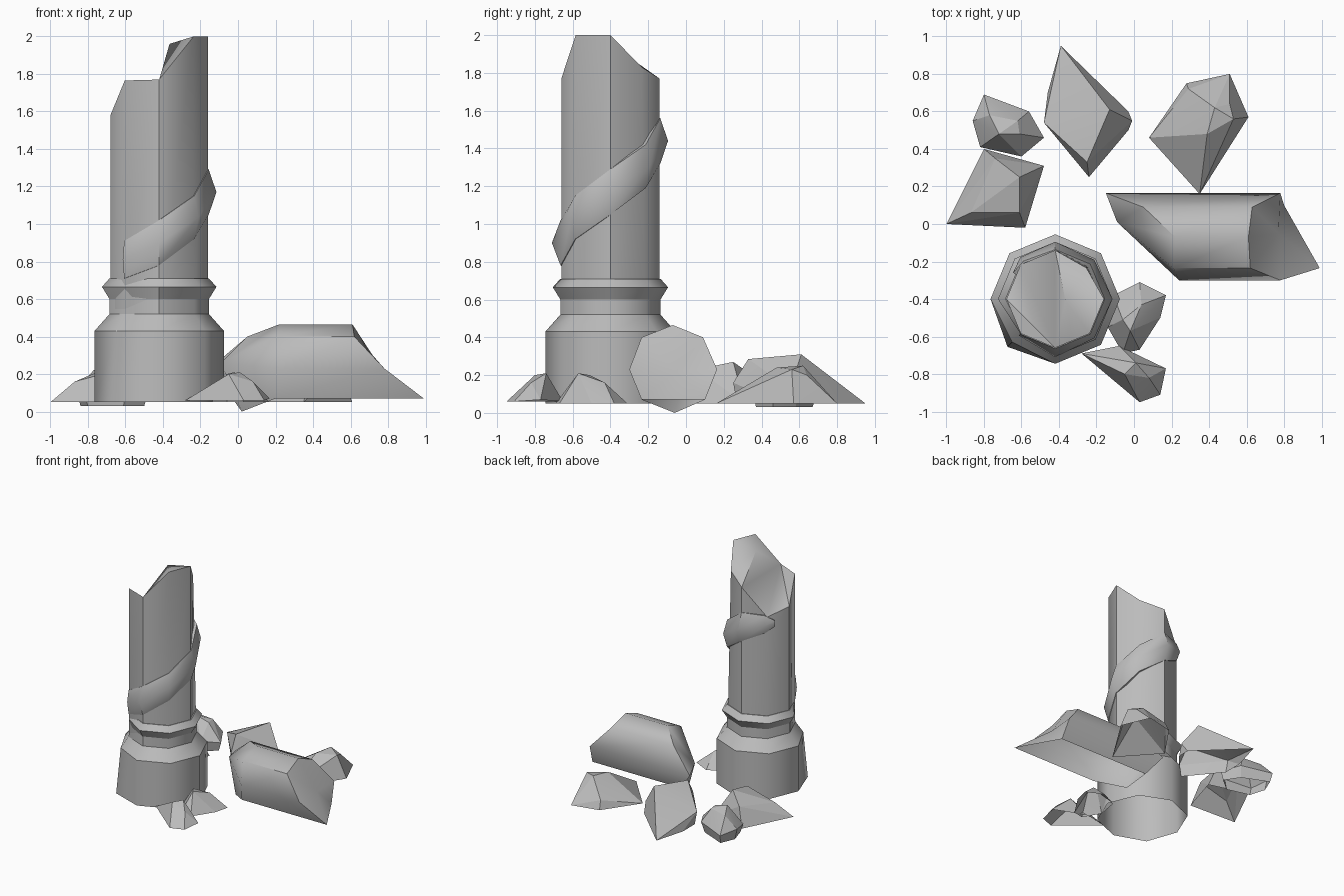
import bpy, bmesh, math
from math import cos, sin, radians
from mathutils import Vector

cube = bpy.data.objects.get("Cube")
if cube:
    bpy.data.objects.remove(cube, do_unlink=True)

stone = bpy.data.materials.new("weathered_stone")
stone.use_nodes = True
GREY = (0.5, 0.5, 0.5, 1)
stone.diffuse_color = GREY
stone.node_tree.nodes["Principled BSDF"].inputs["Base Color"].default_value = GREY

CX, CY = -0.42, -0.40   # column axis


def finish(name, bm, angle, rim_angle=None):
    """Make a stone object; edges above the angle (rim_angle for level edges) stay sharp."""
    bmesh.ops.recalc_face_normals(bm, faces=bm.faces)
    for f in bm.faces:
        f.smooth = True
    for e in bm.edges:
        level = abs(e.verts[0].co.z - e.verts[1].co.z) < 0.02
        limit = rim_angle if rim_angle and level else angle
        if len(e.link_faces) == 2 and e.calc_face_angle() > radians(limit):
            e.smooth = False
    mesh = bpy.data.meshes.new(name)
    bm.to_mesh(mesh)
    bm.free()
    mesh.materials.append(stone)
    obj = bpy.data.objects.new(name, mesh)
    bpy.context.scene.collection.objects.link(obj)


def polar(r, deg, z):
    return Vector((CX + r * cos(radians(deg)), CY + r * sin(radians(deg)), z))


def bridge(bm, a, b):
    n = len(a)
    for i in range(n):
        j = (i + 1) % n
        bm.faces.new((a[i], a[j], b[j], b[i]))


def turned(name, profile, chips):
    """Open octagonal stone from (radius, height); chips alter the front right corner."""
    bm = bmesh.new()
    rings = []
    for k, (r, z) in enumerate(profile):
        rings.append([bm.verts.new(polar(chips.get(k, r) if i == 5 else r, i * 45, z))
                      for i in range(8)])
    for a, b in zip(rings, rings[1:]):
        bridge(bm, a, b)
    finish(name, bm, 46, 25)


# Column plinth and collar
turned("column_plinth", [(0.345, 0.05), (0.345, 0.43), (0.265, 0.52), (0.25, 0.52)],
       {0: 0.36, 1: 0.325})
turned("column_collar", [(0.265, 0.52), (0.265, 0.60), (0.305, 0.665), (0.265, 0.71),
                         (0.25, 0.71)], {1: 0.25, 2: 0.262, 3: 0.25})

# Broken shaft: jagged rim, with one fracture ridge inside it
bm = bmesh.new()
rim = [2.0, 1.83, 1.77, 1.54, 1.58, 1.765, 1.77, 2.0]
low = [bm.verts.new(polar(0.26, i * 45, 0.5)) for i in range(8)]
top = [bm.verts.new(polar(0.235 if i == 1 else 0.26, i * 45, z)) for i, z in enumerate(rim)]
peak = bm.verts.new((-0.365, -0.41, 1.96))
bridge(bm, low, top)
for i in (6, 7, 0, 1):
    bm.faces.new((top[i], top[(i + 1) % 8], peak))
bm.faces.new((peak, top[2], top[6]))
for i in (2, 3, 4):
    bm.faces.new((top[6], top[i], top[i + 1]))
for i in (0, 2, 4, 6):
    bm.edges.get((low[i], top[i])).smooth = False
finish("column_shaft", bm, 46)

# Band winding up the shaft
bm = bmesh.new()
prev = None
for deg, half, out in ((-135, 0.10, 0.275), (-90, 0.12, 0.31), (-45, 0.115, 0.295),
                       (0, 0.12, 0.305), (45, 0.115, 0.295), (90, 0.12, 0.305),
                       (130, 0.075, 0.29), (148, 0.025, 0.265)):
    mid = min(max(1.17 + 0.003 * deg, 0.81), 1.48)
    sect = [bm.verts.new(polar(r, deg, mid + dz))
            for r, dz in ((0.23, -half), (0.264, -half), (out, 0), (0.264, half), (0.23, half))]
    if prev:
        bridge(bm, prev, sect)
    else:
        bm.faces.new(sect)
    prev = sect
bm.faces.new(prev)
finish("spiral_band", bm, 50)

# Fallen drum: octagonal length, hollow below, with two slanting broken ends
bm = bmesh.new()
drum = [(-0.235, 0.07, 0.20, 0.99), (-0.30, 0.23, 0.24, 0.78), (-0.235, 0.40, 0.21, 0.62),
        (-0.07, 0.465, 0.22, 0.61), (0.09, 0.40, 0.05, 0.63), (0.165, 0.23, -0.15, 0.78),
        (0.10, 0.07, -0.03, 0.80)]
left = [bm.verts.new((l, y, z)) for y, z, l, r in drum]
right = [bm.verts.new((r, y, z)) for y, z, l, r in drum]
for i in range(6):
    bm.faces.new((left[i], left[i + 1], right[i + 1], right[i]))
left.append(bm.verts.new((0.02, -0.06, 0.0)))   # buried tip of the broken end
for loop, centre in ((left, (-0.09, 0.01, 0.26)), (right, (0.77, -0.05, 0.22))):
    c = bm.verts.new(centre)
    for a, b in zip(loop, loop[1:] + loop[:1]):
        bm.faces.new((a, b, c))
finish("fallen_drum", bm, 47)


def rock(name, base, z0, crest):
    """Faceted rubble, hollow below: hull of a ground outline and raised crest points."""
    bm = bmesh.new()
    for x, y in base:
        bm.verts.new((x, y, z0))
    for p in crest:
        bm.verts.new(p)
    out = bmesh.ops.convex_hull(bm, input=bm.verts)
    junk = {g for g in out["geom_interior"] + out["geom_unused"]
            if isinstance(g, bmesh.types.BMVert)}
    bmesh.ops.delete(bm, geom=list(junk), context="VERTS")
    bmesh.ops.recalc_face_normals(bm, faces=bm.faces)
    under = [f for f in bm.faces if f.normal.z < -0.9]
    bmesh.ops.delete(bm, geom=under, context="FACES")
    finish(name, bm, 15)


# Scattered rubble
rock("front_rubble", [(-0.28, -0.69), (-0.08, -0.65), (0.14, -0.91), (0.03, -0.95)], 0.06,
     [(-0.05, -0.80, 0.20), (0.01, -0.74, 0.21), (0.08, -0.82, 0.16), (0.17, -0.77, 0.07)])
rock("side_rubble", [(-0.11, -0.38), (0.03, -0.31), (0.17, -0.38), (0.14, -0.50), (0.03, -0.67),
                     (-0.06, -0.69), (-0.14, -0.55)], 0.05,
     [(-0.06, -0.51, 0.20), (-0.02, -0.57, 0.21), (0.04, -0.43, 0.16)])
rock("left_wedge_rubble", [(-1.0, 0.0), (-0.80, 0.40), (-0.48, 0.31), (-0.58, -0.02)], 0.05,
     [(-0.74, 0.35, 0.20), (-0.61, 0.25, 0.27), (-0.61, 0.06, 0.23), (-0.87, 0.06, 0.16)])
rock("round_rubble", [(-0.84, 0.55), (-0.79, 0.67), (-0.58, 0.58), (-0.50, 0.46), (-0.61, 0.37),
                      (-0.80, 0.42)], 0.03,
     [(-0.86, 0.55, 0.12), (-0.80, 0.69, 0.10), (-0.56, 0.60, 0.12), (-0.48, 0.46, 0.10),
      (-0.60, 0.36, 0.12), (-0.82, 0.41, 0.10), (-0.77, 0.58, 0.22), (-0.72, 0.48, 0.26),
      (-0.61, 0.48, 0.23), (-0.62, 0.55, 0.23)])
rock("back_rubble", [(-0.39, 0.95), (-0.03, 0.60), (-0.03, 0.50), (-0.24, 0.27), (-0.46, 0.54),
                     (-0.46, 0.70)], 0.05,
     [(-0.13, 0.61, 0.31), (-0.25, 0.33, 0.285), (-0.24, 0.25, 0.16), (-0.01, 0.55, 0.13),
      (-0.48, 0.54, 0.16)])
rock("back_side_rubble", [(0.08, 0.46), (0.28, 0.75), (0.51, 0.80), (0.61, 0.57), (0.43, 0.33),
                          (0.35, 0.16)], 0.05,
     [(0.39, 0.48, 0.24), (0.43, 0.62, 0.25), (0.53, 0.56, 0.23), (0.51, 0.64, 0.20),
      (0.29, 0.72, 0.12)])
